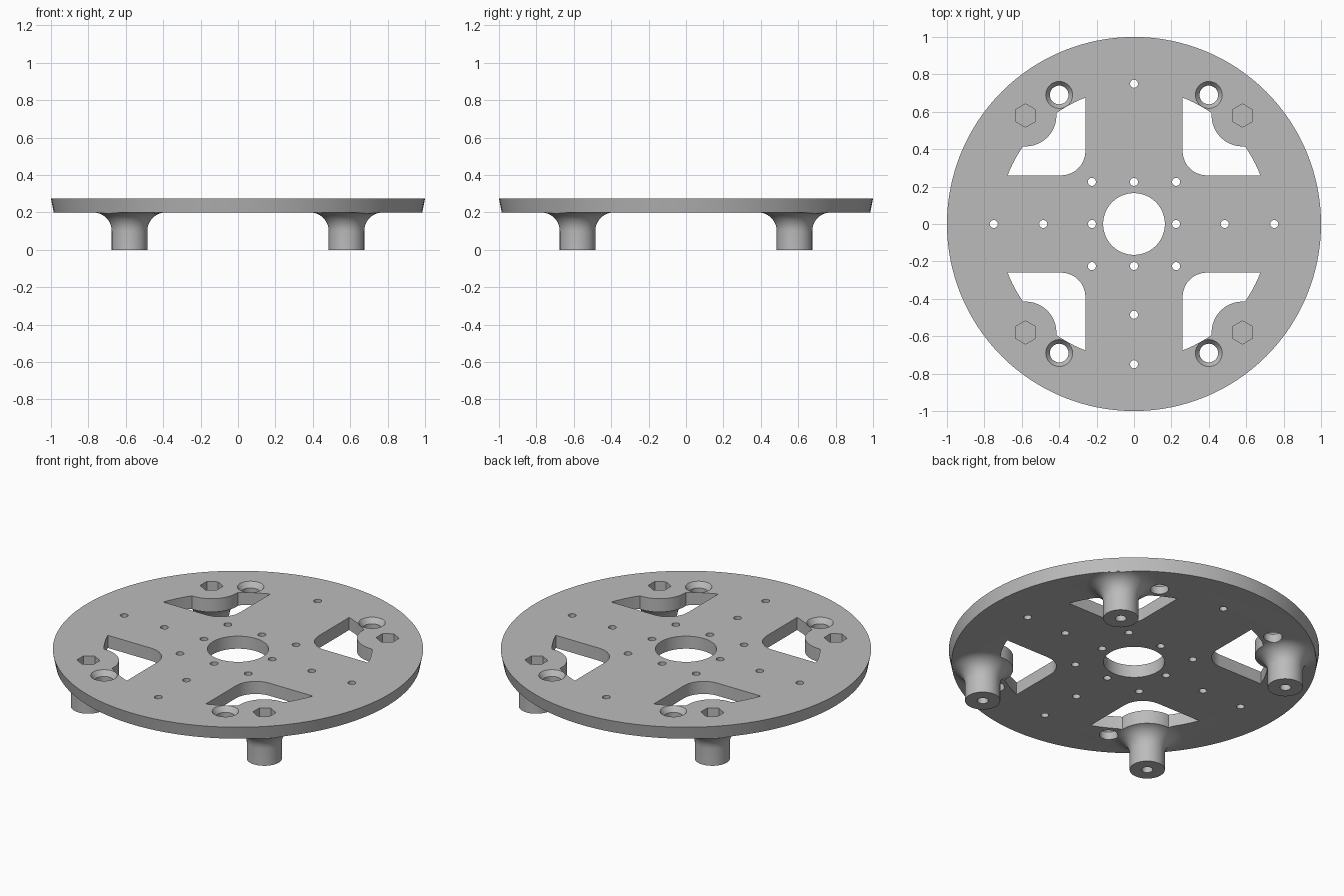
import bpy, bmesh
from math import sin, cos, pi, asin, acos, atan2, radians

if "Cube" in bpy.data.objects:
    bpy.data.objects.remove(bpy.data.objects["Cube"])

BOTTOM, TOP = 0.2, 0.275      # plate faces
POST = 0.58                   # post offset in x and y
CORNERS = [(1, 1), (-1, 1), (-1, -1), (1, -1)]

grey = bpy.data.materials.new("plain grey")
grey.use_nodes = True
grey.diffuse_color = (0.5, 0.5, 0.5, 1)
grey.node_tree.nodes["Principled BSDF"].inputs["Base Color"].default_value = (0.5, 0.5, 0.5, 1)


def lathe(bm, profile, x=0, y=0, sides=48, turn=0):
    """Closed solid from (radius, z) rings listed upward."""
    rings = []
    for r, z in profile:
        rings.append([bm.verts.new((x + r * cos(turn + 2 * pi * i / sides),
                                    y + r * sin(turn + 2 * pi * i / sides), z))
                      for i in range(sides)])
    for low, high in zip(rings, rings[1:]):
        for i in range(sides):
            j = (i + 1) % sides
            bm.faces.new((low[i], low[j], high[j], high[i]))
    bm.faces.new(rings[0][::-1])
    bm.faces.new(rings[-1])


def prism(bm, points, z0, z1):
    low = [bm.verts.new((x, y, z0)) for x, y in points]
    high = [bm.verts.new((x, y, z1)) for x, y in points]
    bm.faces.new(low[::-1])
    bm.faces.new(high)
    for i in range(len(points)):
        j = (i + 1) % len(points)
        bm.faces.new((low[i], low[j], high[j], high[i]))


def arc(cx, cy, r, a, b, n):
    return [(cx + r * cos(a + (b - a) * i / n), cy + r * sin(a + (b - a) * i / n))
            for i in range(n + 1)]


def finish(bm, name):
    bmesh.ops.recalc_face_normals(bm, faces=bm.faces)
    mesh = bpy.data.meshes.new(name)
    bm.to_mesh(mesh)
    bm.free()
    mesh.materials.append(grey)
    obj = bpy.data.objects.new(name, mesh)
    bpy.context.collection.objects.link(obj)
    return obj


def boolean(target, tool, operation):
    mod = target.modifiers.new(operation.lower(), 'BOOLEAN')
    mod.object, mod.operation, mod.solver = tool, operation, 'EXACT'
    bpy.context.view_layer.objects.active = target
    bpy.ops.object.modifier_apply(modifier=mod.name)
    bpy.data.objects.remove(tool)


# Round plate with a slightly tapered rim
bm = bmesh.new()
lathe(bm, [(0.985, BOTTOM), (1, TOP)], sides=128)
plate = finish(bm, "mounting_plate")

# Four flared posts, trimmed to the rim
flare = [(0.195 - 0.1 * cos(t), 0.1 + 0.1 * sin(t))
         for t in [pi / 2 * i / 10 for i in range(11)]]
bm = bmesh.new()
for sx, sy in CORNERS:
    lathe(bm, [(0.095, 0)] + flare + [(0.195, 0.22)], sx * POST, sy * POST)
posts = finish(bm, "posts")
bm = bmesh.new()
lathe(bm, [(0.984, -0.1), (0.984, 0.5)], sides=128)
boolean(posts, finish(bm, "rim_trim"), 'INTERSECT')
boolean(plate, posts, 'UNION')

# Corner windows: rounded inner corner, outer arc, bite around the post
W, R, FILLET, BOSS = 0.26, 0.724, 0.13, 0.165
d = POST * 2 ** 0.5
half = acos((R * R + d * d - BOSS * BOSS) / (2 * R * d))
start = asin(W / R)
px, py = R * cos(pi / 4 - half), R * sin(pi / 4 - half)
a0 = atan2(py - POST, px - POST)
a1 = -pi / 2 - (a0 + pi)
window = (arc(W + FILLET, W + FILLET, FILLET, pi, 1.5 * pi, 12)
          + arc(0, 0, R, start, pi / 4 - half, 6)
          + arc(POST, POST, BOSS, a0, a1, 24)[1:-1]
          + arc(0, 0, R, pi / 4 + half, pi / 2 - start, 6))

bm = bmesh.new()
for sx, sy in CORNERS:
    prism(bm, [(sx * x, sy * y) for x, y in window], 0.05, 0.4)
    # Countersunk screw hole
    lathe(bm, [(0.05, 0.05), (0.05, 0.245), (0.072, TOP), (0.072, 0.4)],
          sx * 0.4, sy * 0.69, 32)
    # Hex nut pocket above, bolt hole below
    lathe(bm, [(0.062, 0.12), (0.062, 0.4)], sx * POST, sy * POST, 6, radians(30))
    lathe(bm, [(0.03, -0.1), (0.03, 0.105)], sx * POST, sy * POST, 24)

# Central bore and small pilot holes
lathe(bm, [(0.165, 0.05), (0.165, 0.4)], sides=64)
N, M, F = 0.225, 0.485, 0.75
pilots = [(0, F), (0, -M), (0, -F)]
pilots += [(x, y) for x in (-N, 0, N) for y in (-N, N)]
pilots += [(s * r, 0) for s in (-1, 1) for r in (N, M, F)]
for x, y in pilots:
    lathe(bm, [(0.022, 0.05), (0.022, 0.4)], x, y, 12)
boolean(plate, finish(bm, "hole_cutters"), 'DIFFERENCE')

# Smooth round walls, keep crisp edges
bpy.ops.object.select_all(action='DESELECT')
plate.select_set(True)
bpy.context.view_layer.objects.active = plate
bpy.ops.object.shade_smooth_by_angle(angle=radians(32))
